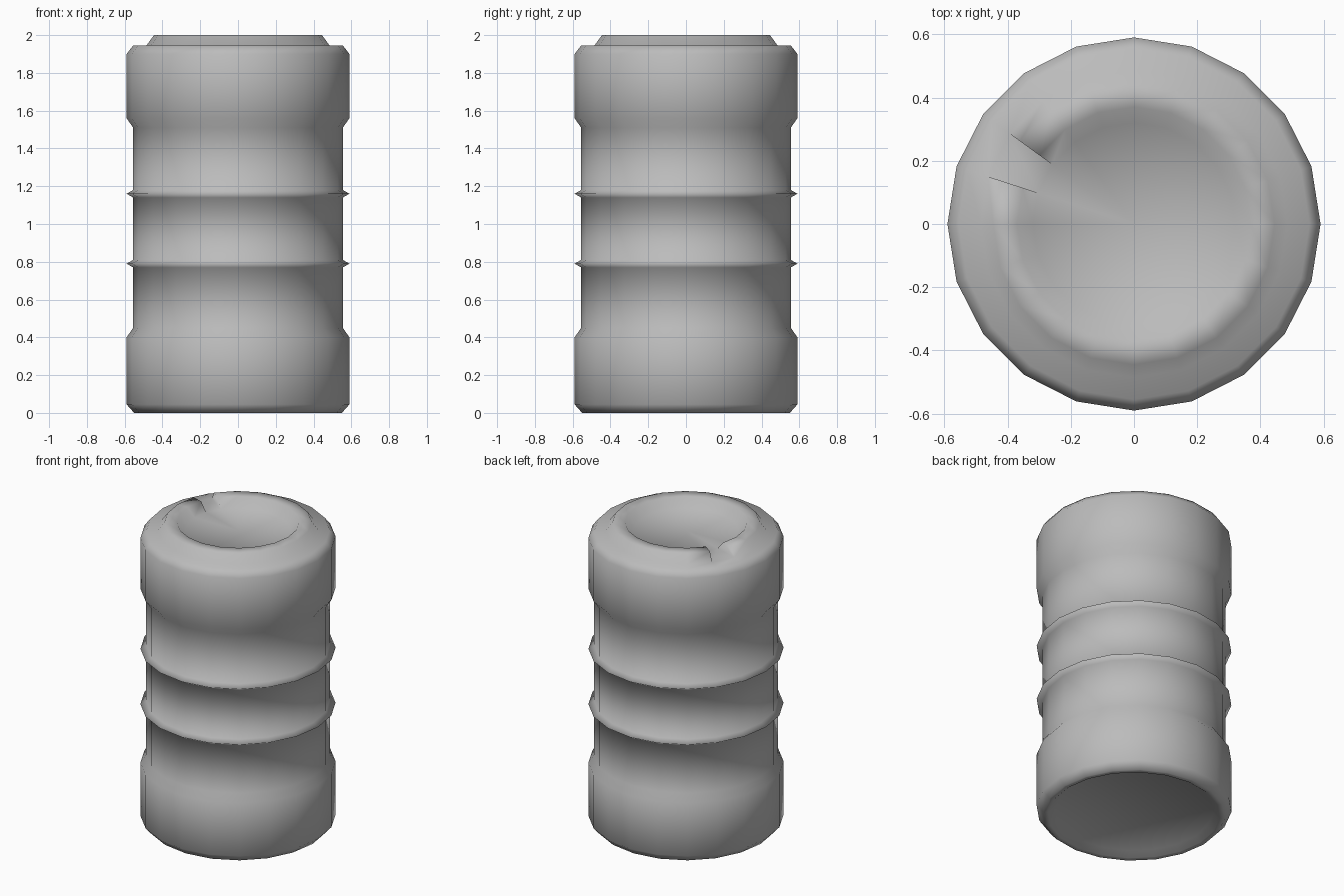
import bpy
import bmesh
from math import cos, sin, tau

cube = bpy.data.objects.get("Cube")
if cube:
    bpy.data.objects.remove(cube, do_unlink=True)

SIDES = 20
NOTCH = 8          # segment where the raised lid ring is cut open

grey = bpy.data.materials.new("barrel grey")
grey.use_nodes = True
color = (0.5, 0.5, 0.5, 1)
grey.diffuse_color = color
grey.node_tree.nodes["Principled BSDF"].inputs["Base Color"].default_value = color

# Side profile as (radius, height), from the recessed base to the lid floor
base = [(0.48, 0.03), (0.52, 0), (0.55, 0), (0.59, 0.045), (0.59, 0.4), (0.555, 0.45)]
ribs = [(r, z + dz) for z in (0.79, 1.16)
        for r, dz in ((0.555, -0.02), (0.59, 0), (0.555, 0.02))]
shoulder = [(0.555, 1.51), (0.59, 1.56), (0.59, 1.9), (0.555, 1.945)]
lid_ring = [(0.485, 1.945), (0.445, 2), (0.37, 2), (0.32, 1.945)]
profile = base + ribs + shoulder + lid_ring

bm = bmesh.new()
rings = [[bm.verts.new((r * cos(tau * i / SIDES), r * sin(tau * i / SIDES), z))
          for i in range(SIDES)] for r, z in profile]
lid = rings[-4:]

# Barrel wall, leaving the lid ring open at the notch
for lower, upper in zip(rings, rings[1:]):
    for i in range(SIDES):
        j = (i + 1) % SIDES
        if i == NOTCH and lower in lid:
            continue
        bm.faces.new((lower[i], lower[j], upper[j], upper[i]))

# Notch floor and its two end walls
a, b = NOTCH, NOTCH + 1
bm.faces.new((lid[0][a], lid[0][b], lid[3][b], lid[3][a]))
for k in (a, b):
    bm.faces.new([ring[k] for ring in lid])

# Lid floor as a fan, base as one flat face
centre = bm.verts.new((0, 0, 1.945))
for i in range(SIDES):
    bm.faces.new((lid[3][i], lid[3][(i + 1) % SIDES], centre))
bm.faces.new(rings[0])

bmesh.ops.recalc_face_normals(bm, faces=bm.faces)
for face in bm.faces:
    face.smooth = True

mesh = bpy.data.meshes.new("barrel")
bm.to_mesh(mesh)
bm.free()
mesh.materials.append(grey)
bpy.context.collection.objects.link(bpy.data.objects.new("barrel", mesh))
